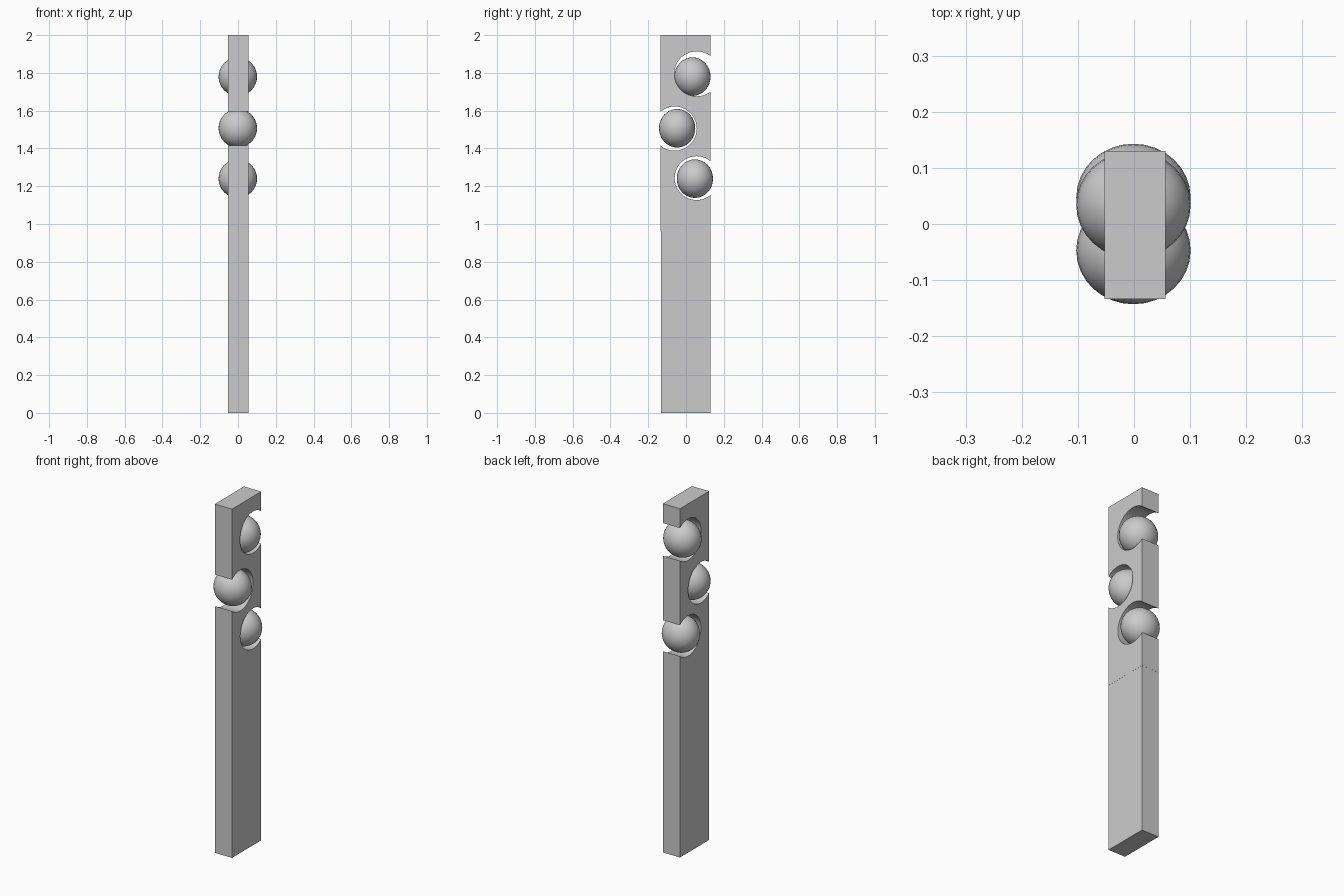
import bpy
import math

cube = bpy.data.objects.get("Cube")
if cube:
    bpy.data.objects.remove(cube, do_unlink=True)

# Single grey finish
grey = bpy.data.materials.new("plain grey")
grey.use_nodes = True
colour = (0.6, 0.6, 0.6, 1)
grey.diffuse_color = colour
grey.node_tree.nodes["Principled BSDF"].inputs["Base Color"].default_value = colour

FRONT, BACK = -0.134, 0.13
LEFT, RIGHT = -0.053, 0.056
SEAM = 0.96


def block(name, z0, z1, inset=0.0):
    bpy.ops.mesh.primitive_cube_add(
        size=1, location=((LEFT + RIGHT) / 2, (FRONT + BACK) / 2, (z0 + z1) / 2))
    ob = bpy.context.object
    ob.name = name
    ob.scale = (RIGHT - LEFT - inset, BACK - FRONT - inset, z1 - z0)
    bpy.ops.object.transform_apply(location=False, rotation=False, scale=True)
    ob.data.materials.append(grey)
    return ob


# Post in two lengths
block("lower_post", 0, SEAM, 0.001)
upper = block("upper_post", SEAM, 2)

# Each socket: name, ball y, ball z, cut y, cut z, cut radius
sockets = [
    ("top", 0.034, 1.78, 0.057, 1.795, 0.119),
    ("middle", -0.047, 1.507, -0.06, 1.505, 0.117),
    ("bottom", 0.047, 1.24, 0.056, 1.243, 0.116),
]

for name, ball_y, ball_z, cut_y, cut_z, radius in sockets:
    # Round notch through the side of the post
    bpy.ops.mesh.primitive_cylinder_add(
        vertices=48, radius=radius, depth=0.4, location=(0, cut_y, cut_z),
        rotation=(0, math.pi / 2, 0))
    cutter = bpy.context.object
    cutter.name = name + "_notch_cutter"
    cutter.hide_render = True
    cutter.hide_set(True)
    cutter.display_type = 'WIRE'
    notch = upper.modifiers.new(name + "_notch", 'BOOLEAN')
    notch.operation = 'DIFFERENCE'
    notch.solver = 'EXACT'
    notch.object = cutter

    # Slightly flattened ball sitting in the notch
    bpy.ops.mesh.primitive_uv_sphere_add(
        segments=32, ring_count=16, radius=1, location=(-0.001, ball_y, ball_z))
    ball = bpy.context.object
    ball.name = name + "_ball"
    ball.scale = (0.102, 0.096, 0.102)
    bpy.ops.object.transform_apply(location=False, rotation=False, scale=True)
    bpy.ops.object.shade_smooth()
    ball.data.materials.append(grey)

# Apply the notches and remove their cutters
bpy.ops.object.select_all(action='DESELECT')
upper.select_set(True)
bpy.context.view_layer.objects.active = upper
for modifier in list(upper.modifiers):
    cutter = modifier.object
    bpy.ops.object.modifier_apply(modifier=modifier.name)
    bpy.data.objects.remove(cutter, do_unlink=True)
bpy.ops.object.shade_smooth_by_angle(angle=math.radians(30))
